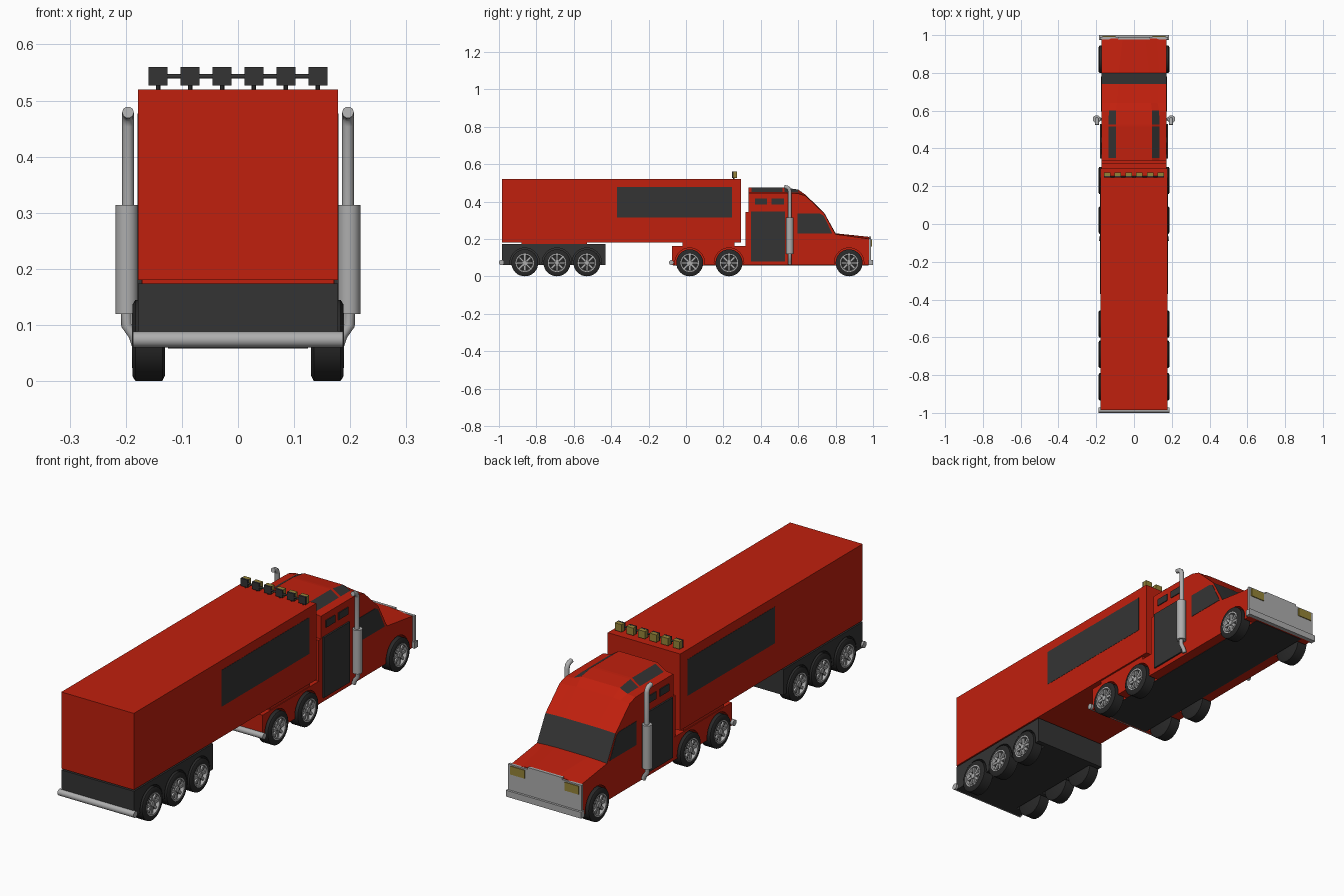
import bpy, bmesh, math
from mathutils import Matrix, Vector

if "Cube" in bpy.data.objects:
    bpy.data.objects.remove(bpy.data.objects["Cube"])


def material(name, color):
    m = bpy.data.materials.new(name)
    m.use_nodes = True
    m.diffuse_color = (*color, 1)
    m.node_tree.nodes["Principled BSDF"].inputs["Base Color"].default_value = (*color, 1)
    return m


RED = material("red paint", (0.53, 0.014, 0.004))
DARK = material("dark grey", (0.034, 0.034, 0.034))
TYRE = material("tyre black", (0.022, 0.022, 0.022))
CHROME = material("chrome grey", (0.42, 0.42, 0.42))
LAMP = material("lamp yellow", (0.30, 0.23, 0.04))


def finish(name, bm, mats, smooth=False):
    bmesh.ops.recalc_face_normals(bm, faces=bm.faces)
    mesh = bpy.data.meshes.new(name)
    bm.to_mesh(mesh)
    bm.free()
    for m in mats:
        mesh.materials.append(m)
    ob = bpy.data.objects.new(name, mesh)
    bpy.context.collection.objects.link(ob)
    if smooth:
        bpy.ops.object.select_all(action="DESELECT")
        ob.select_set(True)
        bpy.context.view_layer.objects.active = ob
        bpy.ops.object.shade_smooth_by_angle(angle=math.radians(35))
    return ob


def add_box(bm, lo, hi):
    lo, hi = Vector(lo), Vector(hi)
    mat = Matrix.Translation((lo + hi) / 2) @ Matrix.Diagonal((*(hi - lo), 1))
    bmesh.ops.create_cube(bm, size=1, matrix=mat)


def box(name, lo, hi, mat):
    bm = bmesh.new()
    add_box(bm, lo, hi)
    return finish(name, bm, [mat])


def rod(name, center, radius, length, axis, mat, sides=24):
    """Cylinder along X or Z."""
    bm = bmesh.new()
    turn = Matrix.Rotation(math.pi / 2, 4, "Y") if axis == "X" else Matrix()
    bmesh.ops.create_cone(bm, cap_ends=True, segments=sides, radius1=radius, radius2=radius,
                          depth=length, matrix=Matrix.Translation(center) @ turn)
    return finish(name, bm, [mat], True)


def side_plates(name, outline, x0, x1, mat):
    """Thin panel with a (y, z) outline on both sides."""
    for side, s in (("left", 1), ("right", -1)):
        bm = bmesh.new()
        inner = [bm.verts.new((s * x0, y, z)) for y, z in outline]
        outer = [bm.verts.new((s * x1, y, z)) for y, z in outline]
        bm.faces.new(inner)
        bm.faces.new(outer)
        n = len(outline)
        for i in range(n):
            j = (i + 1) % n
            bm.faces.new((inner[i], inner[j], outer[j], outer[i]))
        finish(f"{name}_{side}", bm, [mat])


def rect(y0, y1, z0, z1):
    return [(y0, z0), (y1, z0), (y1, z1), (y0, z1)]


def lathe(bm, profile, segments=32):
    """Spin (x, radius) points into a closed ring around X."""
    rings = []
    for k in range(segments):
        a = math.tau * k / segments
        rings.append([bm.verts.new((x, r * math.cos(a), r * math.sin(a))) for x, r in profile])
    n = len(profile)
    for k in range(segments):
        a, b = rings[k], rings[(k + 1) % segments]
        for i in range(n):
            j = (i + 1) % n
            bm.faces.new((a[i], a[j], b[j], b[i]))


# Trailer
W = 0.178
box("trailer_box", (-W, -0.985, 0.18), (W, 0.295, 0.52), RED)
side_plates("trailer_panel", rect(-0.37, 0.245, 0.315, 0.477), W - 0.002, W + 0.001, DARK)
trailer_base = box("trailer_base", (-W, -0.985, 0.06), (W, -0.43, 0.174), DARK)
box("trailer_mount", (-0.17, -0.88, 0.17), (0.17, -0.53, 0.182), RED)
box("coupling_plate", (-0.17, -0.02, 0.155), (0.17, 0.26, 0.182), RED)
rod("trailer_rear_bumper", (0, -0.986, 0.074), 0.014, 0.374, "X", CHROME)

# Roof lamps on the trailer
rod("lamp_bar", (0, 0.25, 0.543), 0.004, 0.29, "X", DARK, 12)
for i in range(6):
    x = -0.1425 + i * 0.057
    box(f"roof_lamp_{i}", (x - 0.017, 0.254, 0.527), (x + 0.017, 0.272, 0.56), LAMP)
    box(f"roof_lamp_back_{i}", (x - 0.0172, 0.246, 0.5268), (x + 0.0172, 0.255, 0.5602), DARK)
    rod(f"roof_lamp_post_{i}", (x, 0.255, 0.523), 0.004, 0.012, "Z", DARK, 8)

# Tractor chassis and lower sleeper back
chassis = box("tractor_chassis", (-0.173, -0.075, 0.06), (0.173, 0.33, 0.163), RED)
box("sleeper_back", (-0.172, 0.318, 0.06), (0.172, 0.34, 0.345), RED)
rod("tractor_rear_bumper", (0, -0.078, 0.074), 0.013, 0.37, "X", CHROME)

# Cab hull: y, shoulder z, middle (x, z), ridge (x, z)
stations = [
    (0.335, 0.445, 0.135, 0.45, 0.095, 0.476),
    (0.35, 0.445, 0.135, 0.45, 0.095, 0.476),
    (0.515, 0.445, 0.135, 0.45, 0.095, 0.476),
    (0.527, 0.445, 0.135, 0.45, 0.095, 0.475),
    (0.60, 0.443, 0.133, 0.448, 0.095, 0.464),
    (0.64, 0.43, 0.125, 0.432, 0.09, 0.436),
    (0.74, 0.335, 0.13, 0.337, 0.08, 0.338),
    (0.80, 0.225, 0.135, 0.228, 0.08, 0.23),
    (0.982, 0.20, 0.12, 0.203, 0.06, 0.211),
]
bm = bmesh.new()
rings = []
for y, zs, xm, zm, xr, zr in stations:
    half = [(0.172, 0.06), (0.172, zs), (xm, zm), (xr, zr)]
    ring = half + [(-x, z) for x, z in reversed(half)]
    rings.append([bm.verts.new((x, y, z)) for x, z in ring])
SKYLIGHT_BAYS, SCREEN_BAY = (1, 3), 6
for k in range(len(rings) - 1):
    for i in range(8):
        j = (i + 1) % 8
        f = bm.faces.new((rings[k][i], rings[k][j], rings[k + 1][j], rings[k + 1][i]))
        skylight = k in SKYLIGHT_BAYS and i in (2, 4)
        screen = k == SCREEN_BAY and 1 <= i <= 5
        f.material_index = int(skylight or screen)
bm.faces.new(rings[0])
bm.faces.new(rings[-1])
cab = finish("cab", bm, [RED, DARK])

# Dark flat underside
box("underbody", (-0.125, -0.07, 0.0585), (0.125, 0.975, 0.062), DARK)

# Wheel arches cut into the bodies
WHEELS = {"front": (0.872, cab), "drive_front": (0.23, chassis), "drive_rear": (0.02, chassis),
          "trailer_front": (-0.53, trailer_base), "trailer_middle": (-0.69, trailer_base),
          "trailer_rear": (-0.862, trailer_base)}
for name, (y, body) in WHEELS.items():
    for s in (1, -1):
        cutter = rod(f"arch_cutter_{name}_{s}", (s * 0.175, y, 0.073), 0.079, 0.10, "X", RED, 32)
        cutter.hide_render = True
        cutter.hide_set(True)
        cutter.display_type = "WIRE"
        mod = body.modifiers.new("arch", "BOOLEAN")
        mod.operation = "DIFFERENCE"
        mod.solver = "EXACT"
        mod.object = cutter

# Wheels: tyre plus spoked rim, shared meshes
bm = bmesh.new()
lathe(bm, [(-0.029, 0.0), (-0.029, 0.062), (-0.024, 0.072), (0.024, 0.072),
           (0.029, 0.064), (0.029, 0.048), (0.014, 0.046), (0.014, 0.0)])
bmesh.ops.remove_doubles(bm, verts=bm.verts, dist=1e-5)
tyre = finish("tyre", bm, [TYRE], True)
bm = bmesh.new()
lathe(bm, [(0.014, 0.040), (0.014, 0.049), (0.030, 0.049), (0.030, 0.043)])
bmesh.ops.create_cone(bm, cap_ends=True, segments=16, radius1=0.016, radius2=0.012, depth=0.016,
                      matrix=Matrix.Translation((0.021, 0, 0)) @ Matrix.Rotation(math.pi / 2, 4, "Y"))
for k in range(8):
    spoke = bmesh.ops.create_cube(bm, size=1, matrix=Matrix.Rotation(math.tau * k / 8, 4, "X")
                                  @ Matrix.Translation((0.02, 0, 0.028))
                                  @ Matrix.Diagonal((0.008, 0.011, 0.034, 1)))
rim = finish("rim", bm, [CHROME], True)
for part in (tyre, rim):
    first = True
    for name, (y, body) in WHEELS.items():
        for side, s in (("left", 1), ("right", -1)):
            ob = part if first else part.copy()
            if not first:
                bpy.context.collection.objects.link(ob)
            first = False
            ob.name = f"{part.data.name}_{name}_{side}"
            ob.location = (s * 0.159, y, 0.0725)
            ob.rotation_euler = (0, 0, 0 if s > 0 else math.pi)

# Cab side panels and windows
X0, X1 = 0.17, 0.176
side_plates("sleeper_panel", rect(0.347, 0.53, 0.08, 0.348), X0, 0.179, DARK)
side_plates("sleeper_window_rear", rect(0.368, 0.432, 0.383, 0.415), X0, X1, DARK)
side_plates("sleeper_window_front", rect(0.457, 0.525, 0.383, 0.415), X0, X1, DARK)
side_plates("door_window", [(0.595, 0.23), (0.782, 0.23), (0.735, 0.325), (0.715, 0.335), (0.595, 0.335)],
            X0, 0.1735, DARK)

# Grille, headlights and front bumper
box("grille", (-0.18, 0.978, 0.085), (0.18, 0.99, 0.203), CHROME)
box("grille_top", (-0.085, 0.978, 0.20), (0.085, 0.99, 0.212), CHROME)
box("front_bumper", (-0.185, 0.975, 0.06), (0.185, 1.0, 0.088), CHROME)
for side, s in (("left", 1), ("right", -1)):
    xs = sorted((s * 0.098, s * 0.168))
    box(f"headlight_{side}", (xs[0], 0.985, 0.16), (xs[1], 0.994, 0.197), LAMP)

# Exhaust stacks


def pipe(name, points, radius):
    cu = bpy.data.curves.new(name, "CURVE")
    cu.dimensions = "3D"
    cu.bevel_depth = radius
    cu.bevel_resolution = 3
    cu.use_fill_caps = True
    sp = cu.splines.new("POLY")
    sp.points.add(len(points) - 1)
    for p, co in zip(sp.points, points):
        p.co = (*co, 1)
    cu.materials.append(CHROME)
    bpy.context.collection.objects.link(bpy.data.objects.new(name, cu))


for side, s in (("left", 1), ("right", -1)):
    rod(f"muffler_{side}", (s * 0.198, 0.555, 0.217), 0.0205, 0.194, "Z", CHROME, 12)
    pipe(f"stack_{side}", [(s * 0.196, y, z) for y, z in
                           ((0.555, 0.30), (0.555, 0.455), (0.55, 0.469), (0.54, 0.476), (0.525, 0.479))], 0.0105)
    pipe(f"exhaust_elbow_{side}", [(s * x, 0.555, z) for x, z in
                                   ((0.199, 0.13), (0.199, 0.10), (0.186, 0.082), (0.18, 0.065))], 0.0095)
